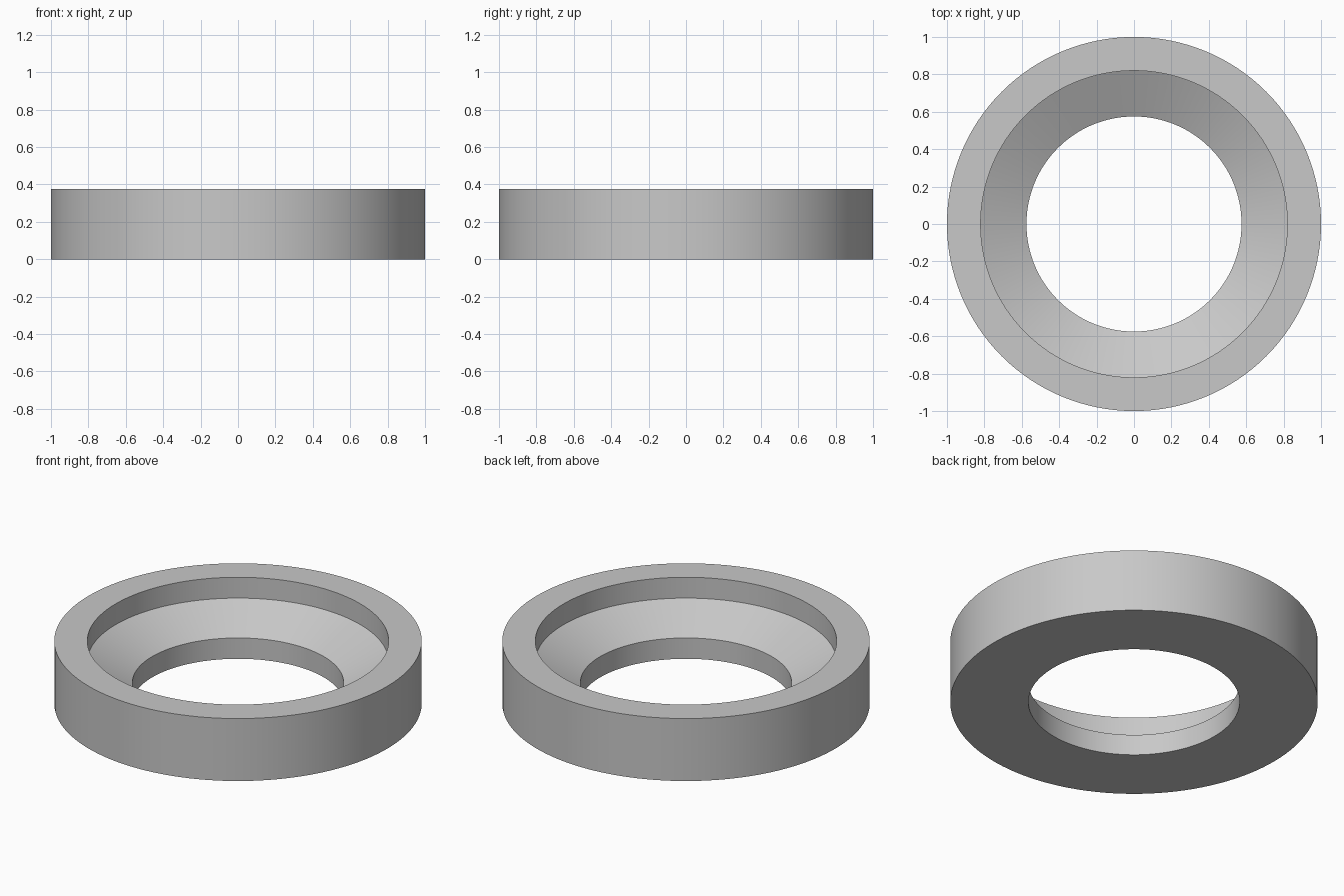
import bpy
import bmesh
import math

cube = bpy.data.objects.get("Cube")
if cube:
    bpy.data.objects.remove(cube, do_unlink=True)

SEGMENTS = 128
HEIGHT = 0.375
OUTER, RECESS, BORE = 1.0, 0.82, 0.575

# Plain grey material
grey = bpy.data.materials.new("plain_grey")
grey.use_nodes = True
colour = (0.58, 0.58, 0.58, 1.0)
grey.diffuse_color = colour
grey.node_tree.nodes["Principled BSDF"].inputs["Base Color"].default_value = colour

# Cross-section: bore wall, conical seat, recess wall, top rim, outer wall
profile = [
    (BORE, 0.0),
    (OUTER, 0.0),
    (OUTER, HEIGHT),
    (RECESS, HEIGHT),
    (RECESS, HEIGHT * 2 / 3),
    (BORE, HEIGHT / 3),
]

# Revolve the closed section into a ring
bm = bmesh.new()
verts = [bm.verts.new((r, 0, z)) for r, z in profile]
edges = [bm.edges.new((v, verts[(i + 1) % len(verts)])) for i, v in enumerate(verts)]
bmesh.ops.spin(bm, geom=verts + edges, cent=(0, 0, 0), axis=(0, 0, 1),
               angle=math.tau, steps=SEGMENTS, use_merge=True)
bmesh.ops.remove_doubles(bm, verts=bm.verts, dist=0.0001)
bmesh.ops.recalc_face_normals(bm, faces=bm.faces)

mesh = bpy.data.meshes.new("conical_seat_ring")
bm.to_mesh(mesh)
bm.free()
mesh.materials.append(grey)

ring = bpy.data.objects.new("conical_seat_ring", mesh)
bpy.context.collection.objects.link(ring)

# Smooth round walls, crisp rims (the seat meets the walls at an obtuse angle)
bpy.ops.object.select_all(action="DESELECT")
ring.select_set(True)
bpy.context.view_layer.objects.active = ring
bpy.ops.object.shade_smooth_by_angle(angle=math.radians(20))
